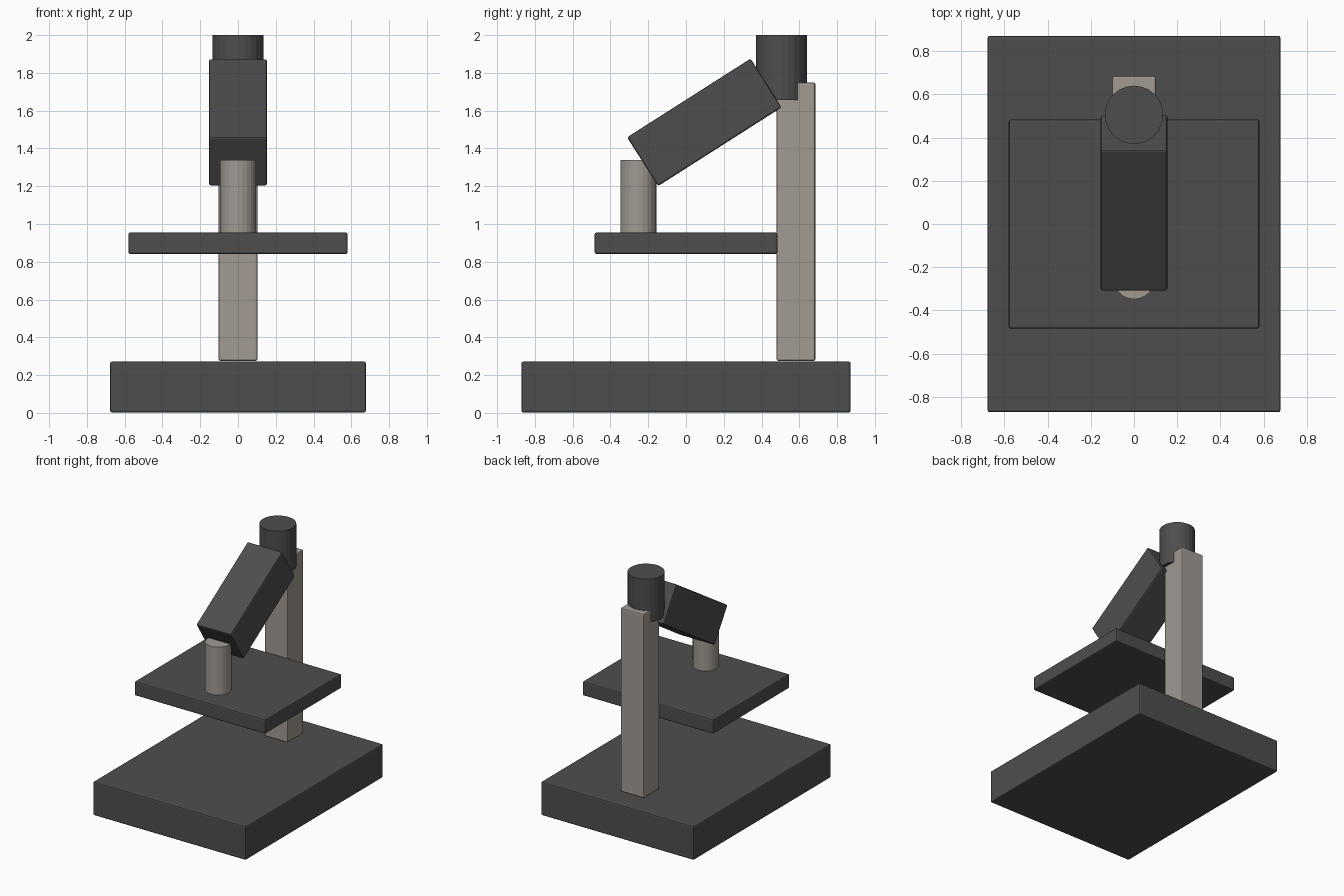
import bpy
import math

cube = bpy.data.objects.get("Cube")
if cube:
    bpy.data.objects.remove(cube, do_unlink=True)


def material(name, color):
    mat = bpy.data.materials.new(name)
    mat.use_nodes = True
    mat.diffuse_color = color
    mat.node_tree.nodes["Principled BSDF"].inputs["Base Color"].default_value = color
    return mat


dark_grey = material("dark_grey", (0.076, 0.076, 0.076, 1))
warm_grey = material("warm_grey", (0.36, 0.325, 0.29, 1))


def box(name, size, center, mat, tilt=0):
    bpy.ops.mesh.primitive_cube_add(size=1, location=center)
    obj = bpy.context.object
    obj.name = name
    obj.scale = size
    bpy.ops.object.transform_apply(location=False, rotation=False, scale=True)
    obj.rotation_euler.x = tilt
    bevel = obj.modifiers.new("soft_edges", "BEVEL")
    bevel.width = 0.01
    bevel.segments = 2
    obj.data.materials.append(mat)
    return obj


def tube(name, radius, y, bottom, top, mat):
    bpy.ops.mesh.primitive_cylinder_add(
        vertices=24, radius=radius, depth=top - bottom,
        location=(0, y, (bottom + top) / 2))
    obj = bpy.context.object
    obj.name = name
    obj.data.materials.append(mat)
    return obj


# Base and upright column
box("base", (1.355, 1.742, 0.27), (0, 0, 0.137), dark_grey)
box("column", (0.205, 0.205, 1.475), (0, 0.582, 1.012), warm_grey)

# Specimen stage
box("stage", (1.16, 0.968, 0.114), (0, 0, 0.898), dark_grey)

# Tilted body with its lens and eyepiece
box("body", (0.308, 0.775, 0.306), (0, 0.097, 1.538), dark_grey, math.radians(32.5))
tube("objective_lens", 0.096, -0.252, 0.95, 1.34, warm_grey)
tube("eyepiece", 0.135, 0.505, 1.657, 2.0, dark_grey)
